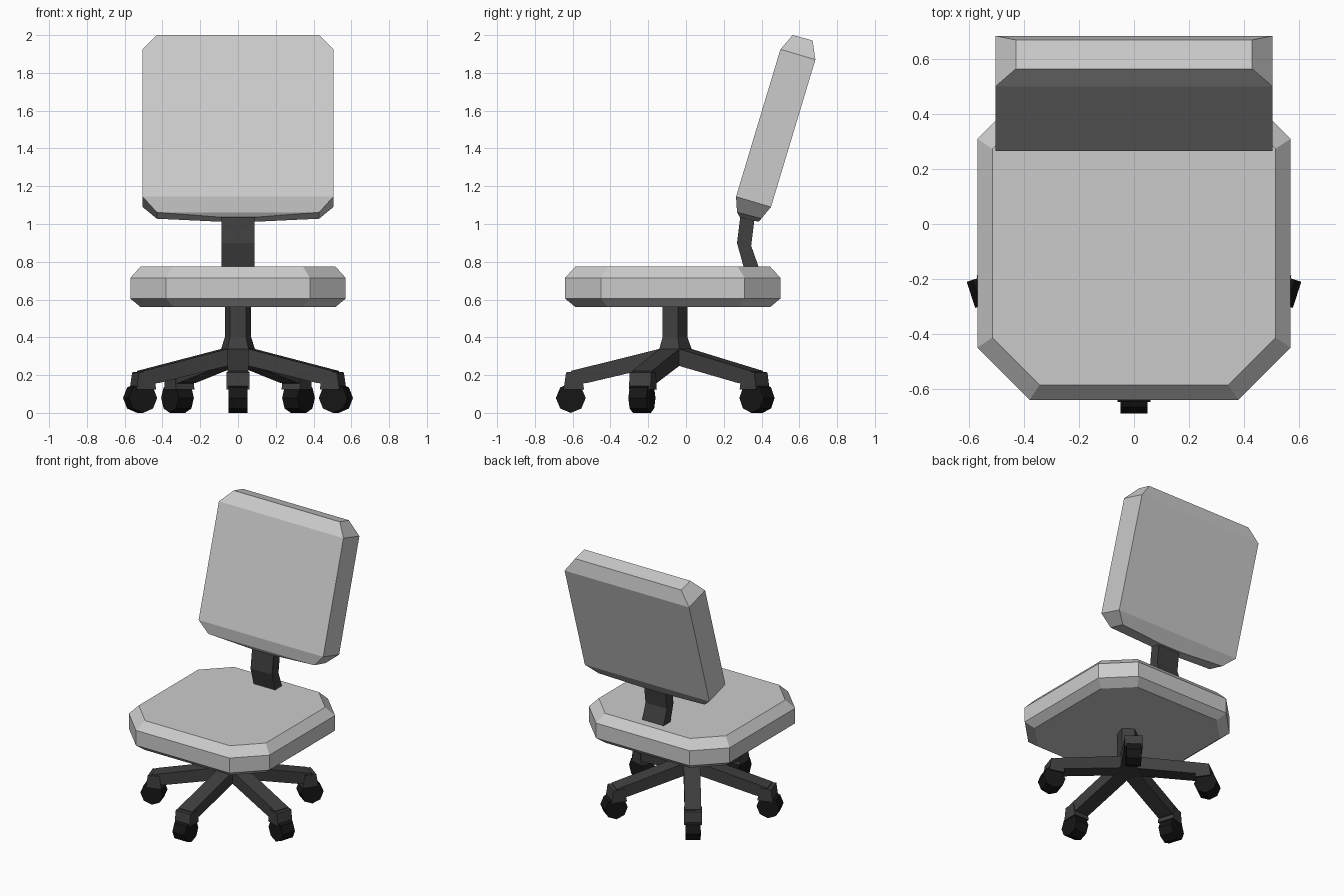
import bpy, bmesh
from math import sin, cos, pi, radians
from mathutils import Matrix, Vector

if "Cube" in bpy.data.objects:
    bpy.data.objects.remove(bpy.data.objects["Cube"])

BASE_Y = -0.065  # centre of the post and leg star


def material(name, v):
    m = bpy.data.materials.new(name)
    m.diffuse_color = (v, v, v, 1)
    m.use_nodes = True
    m.node_tree.nodes["Principled BSDF"].inputs["Base Color"].default_value = m.diffuse_color
    return m


def finish(name, bm, mat=None):
    bmesh.ops.recalc_face_normals(bm, faces=bm.faces)
    me = bpy.data.meshes.new(name)
    bm.to_mesh(me)
    bm.free()
    ob = bpy.data.objects.new(name, me)
    bpy.context.collection.objects.link(ob)
    if mat:
        me.materials.append(mat)
    return ob


def loft(name, rings, mat=None):
    """Skin a stack of equal-length point rings and cap both ends."""
    bm = bmesh.new()
    vs = [[bm.verts.new(p) for p in ring] for ring in rings]
    n = len(vs[0])
    for a, b in zip(vs, vs[1:]):
        for i in range(n):
            j = (i + 1) % n
            bm.faces.new((a[i], a[j], b[j], b[i]))
    bm.faces.new(vs[0])
    bm.faces.new(vs[-1])
    return finish(name, bm, mat)


def side_prism(name, profile, half, mat):
    """Extrude a (y, z) profile across x."""
    return loft(name, [[(x, y, z) for y, z in profile] for x in (-half, half)], mat)


plastic = material("dark_plastic", 0.05)
rubber = material("black_rubber", 0.008)


# Seat: cut-corner square cushion with bevelled rims
def seat_ring(s, z):
    a, b = 0.57 * s, 0.38 * s
    pts = [(b, -a), (a, -b), (a, b), (b, a), (-b, a), (-a, b), (-a, -b), (-b, -a)]
    return [(x, y - 0.07, z) for x, y in pts]


loft("seat", [seat_ring(0.904, 0.56), seat_ring(1, 0.605),
              seat_ring(1, 0.715), seat_ring(0.904, 0.775)])

# Backrest: tilted cushion, hulled from its corner points
corners = [(0.505, [(0.265, 1.145), (0.5, 1.925), (0.685, 1.87), (0.45, 1.09)]),
           (0.43, [(0.565, 2.0), (0.67, 1.972), (0.27, 1.062), (0.398, 1.028)]),
           (0.09, [(0.285, 1.036), (0.385, 1.012)])]
bm = bmesh.new()
for x, pts in corners:
    for y, z in pts:
        for s in (-1, 1):
            bm.verts.new((s * x, y, z))
bmesh.ops.convex_hull(bm, input=bm.verts)
bmesh.ops.dissolve_limit(bm, angle_limit=radians(3), verts=bm.verts, edges=bm.edges)
finish("backrest", bm)

# Bent bracket joining seat and backrest
side_prism("back_bracket", [(0.29, 1.06), (0.27, 0.9), (0.325, 0.7),
                            (0.41, 0.7), (0.345, 0.885), (0.367, 1.06)], 0.087, plastic)


# Five-sided post flaring into the hub
def pentagon(r, z):
    angs = [pi / 2 + i * 2 * pi / 5 for i in range(5)]
    return [(r * cos(a), BASE_Y + r * sin(a), z) for a in angs]


loft("post_and_hub", [pentagon(0.094, 0.25), pentagon(0.094, 0.34),
                      pentagon(0.073, 0.4), pentagon(0.073, 0.6)], plastic)

# Legs with a castor each, the first one pointing forward
leg = [(-0.07, 0.34), (-0.545, 0.222), (-0.545, 0.15), (-0.46, 0.158), (-0.07, 0.25)]
stub = [(-0.49, 0.217), (-0.57, 0.215), (-0.583, 0.125), (-0.475, 0.125)]
wheel = [(-0.545 + 0.079 * cos(i * pi / 4), 0.079 + 0.079 * sin(i * pi / 4))
         for i in range(8)]
for k in range(5):
    turn = Matrix.Translation(Vector((0, BASE_Y, 0))) @ Matrix.Rotation(k * 2 * pi / 5, 4, 'Z')
    for name, prof, half, mat in (("leg", leg, 0.055, plastic),
                                  ("castor_mount", stub, 0.06, plastic),
                                  ("castor_wheel", wheel, 0.05, rubber)):
        ob = side_prism(f"{name}_{k + 1}", prof, half, mat)
        ob.data.transform(turn)
